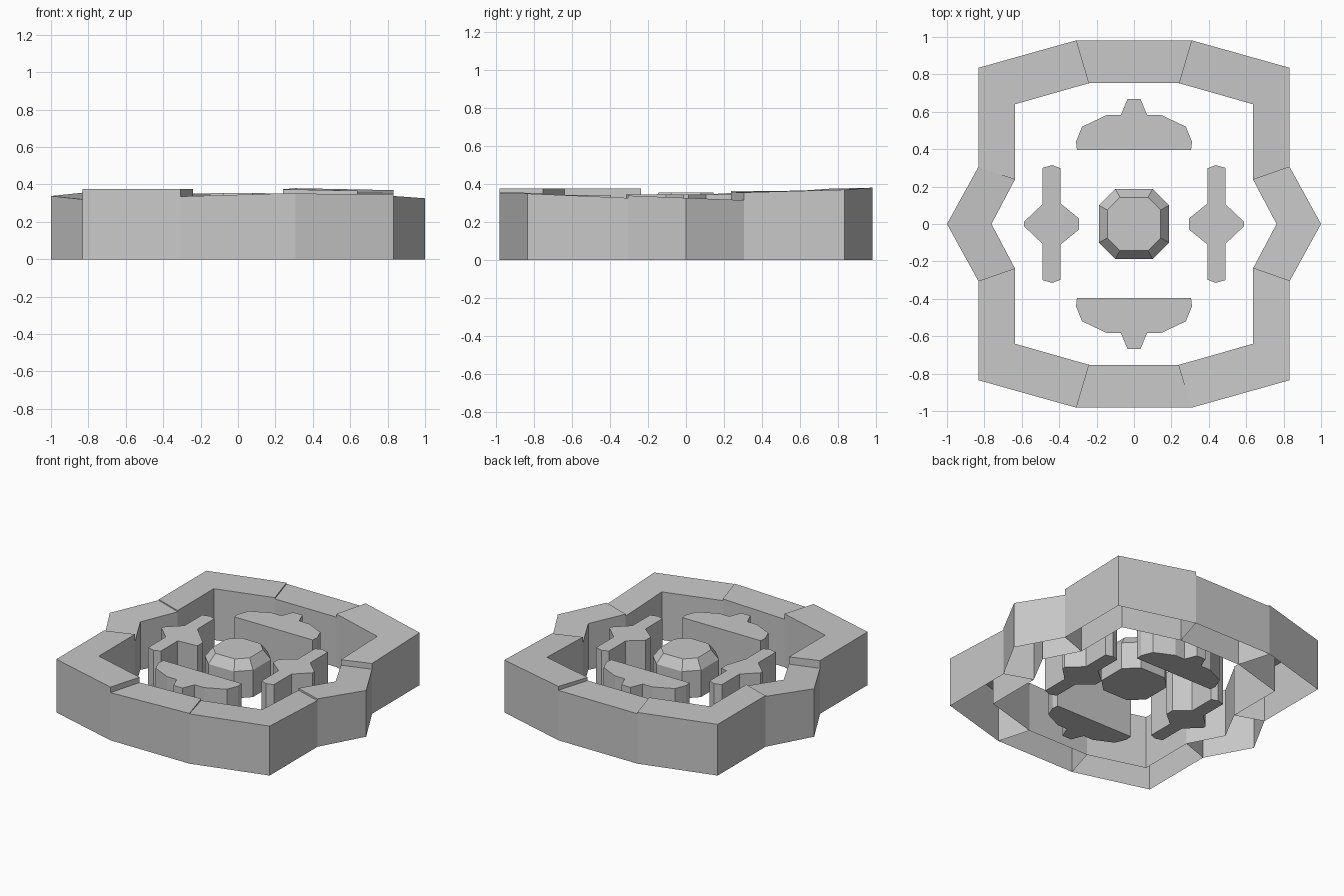
import bpy, bmesh

cube = bpy.data.objects.get("Cube")
if cube:
    bpy.data.objects.remove(cube, do_unlink=True)

# One stone grey for everything
stone = bpy.data.materials.new("stone_grey")
stone.use_nodes = True
grey = (0.58, 0.58, 0.58, 1.0)
stone.diffuse_color = grey
stone.node_tree.nodes["Principled BSDF"].inputs["Base Color"].default_value = grey


def finish(name, bm):
    mesh = bpy.data.meshes.new(name)
    bm.to_mesh(mesh)
    bm.free()
    mesh.materials.append(stone)
    obj = bpy.data.objects.new(name, mesh)
    bpy.context.collection.objects.link(obj)
    return obj


def prism(name, outline, height, bottom=0.0, open_below=False):
    """Upright prism; height is a function of x and y."""
    bm = bmesh.new()
    low = [bm.verts.new((x, y, bottom)) for x, y in outline]
    high = [bm.verts.new((x, y, height(x, y))) for x, y in outline]
    base = bm.faces.new(low)
    bm.faces.new(high)
    n = len(outline)
    for i in range(n):
        j = (i + 1) % n
        bm.faces.new((low[i], low[j], high[j], high[i]))
    bmesh.ops.recalc_face_normals(bm, faces=bm.faces[:])
    if open_below:
        bmesh.ops.delete(bm, geom=[base], context='FACES_ONLY')
    return finish(name, bm)


def tilted(h, gx=0.0, gy=0.0):
    return lambda x, y: h + gx * x + gy * y


def flip(points, sx, sy):
    return [(x * sx, y * sy) for x, y in points]


# Outer wall: four corners, two straight sides and two pointed sides
corner = [(0.308, 0.982), (0.832, 0.835), (0.832, 0.305),
          (0.637, 0.237), (0.637, 0.64), (0.24, 0.753)]
straight = [(-0.308, 0.982), (0.308, 0.982), (0.24, 0.753), (-0.24, 0.753)]
pointed = [(0.832, -0.305), (1.0, 0.0), (0.832, 0.305),
           (0.637, 0.237), (0.762, 0.0), (0.637, -0.237)]
wall = [
    ("wall_corner_front_right", corner, -1, -1, tilted(0.375)),
    ("wall_corner_front_left", corner, 1, -1, tilted(0.306, 0.008, -0.043)),
    ("wall_corner_back_left", corner, 1, 1, tilted(0.356, -0.012, 0.028)),
    ("wall_corner_back_right", corner, -1, 1, tilted(0.361)),
    ("wall_front", straight, 1, -1, tilted(0.345, 0.03)),
    ("wall_back", straight, 1, 1, tilted(0.352)),
    ("wall_point_left", pointed, 1, 1, tilted(0.326, 0, -0.04)),
    ("wall_point_right", pointed, -1, 1, tilted(0.338, 0, 0.058)),
]
for name, outline, sx, sy, height in wall:
    prism(name, flip(outline, sx, sy), height, open_below=True)

# Front and back inner blocks, each with a stub pointing outward
half = [(0.305, 0.395), (0.31, 0.44), (0.278, 0.52), (0.145, 0.583),
        (0.07, 0.583), (0.035, 0.668)]
block = half + flip(half, -1, 1)[::-1]
prism("inner_block_back", block, tilted(0.345))
prism("inner_block_front", flip(block, 1, -1), tilted(0.34))

# Side inner blocks: narrow bars with a wedge on both sides
half = [(0.295, 0.03), (0.393, 0.11), (0.393, 0.298), (0.438, 0.315),
        (0.49, 0.3), (0.49, 0.105), (0.588, 0.012)]
bar = half + flip(half, 1, -1)[::-1]
prism("inner_block_left", bar, tilted(0.345))
prism("inner_block_right", flip(bar, -1, 1),
      lambda x, y: 0.345 - max(0.0, x + 0.393) * 0.4)


# Central chamfered eight-sided plinth
def ring(bm, r, cut, z):
    quarter = [(r, cut), (cut, r)]
    pts = (quarter + flip(quarter, -1, 1)[::-1]
           + flip(quarter, -1, -1) + flip(quarter, 1, -1)[::-1])
    return [bm.verts.new((x, y, z)) for x, y in pts]


bm = bmesh.new()
rings = [ring(bm, 0.187, 0.1, 0.1), ring(bm, 0.187, 0.1, 0.29),
         ring(bm, 0.143, 0.075, 0.355)]
bm.faces.new(rings[0])
bm.faces.new(rings[-1])
for a, b in zip(rings, rings[1:]):
    for i in range(8):
        j = (i + 1) % 8
        bm.faces.new((a[i], a[j], b[j], b[i]))
bmesh.ops.recalc_face_normals(bm, faces=bm.faces[:])
finish("central_plinth", bm)
